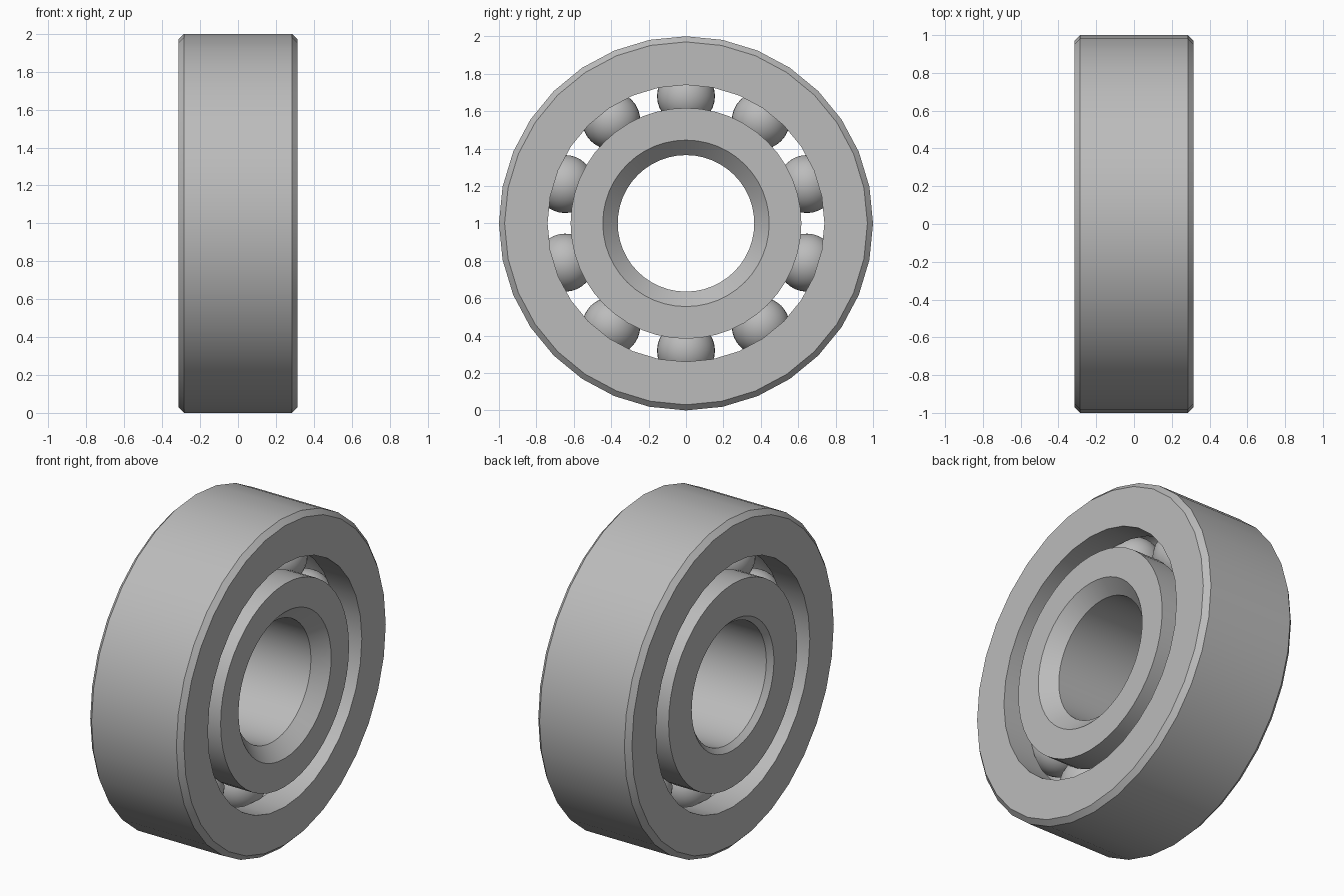
import bpy
import math
from mathutils import Matrix, Vector

cube = bpy.data.objects.get("Cube")
if cube:
    bpy.data.objects.remove(cube, do_unlink=True)

HALF = 0.315           # half the bearing width
PITCH = 0.68           # radius of the ball circle
BALL = 0.155           # ball radius
CENTRE = Vector((0, 0, 1))

steel = bpy.data.materials.new("steel_grey")
steel.use_nodes = True
steel.diffuse_color = (0.5, 0.5, 0.5, 1)
steel.node_tree.nodes["Principled BSDF"].inputs["Base Color"].default_value = (0.5, 0.5, 0.5, 1)


def finish(obj, angle):
    obj.data.materials.append(steel)
    bpy.ops.object.select_all(action="DESELECT")
    obj.select_set(True)
    bpy.context.view_layer.objects.active = obj
    bpy.ops.object.shade_smooth_by_angle(angle=math.radians(angle))


def groove(edge_radius, side):
    """Arc of the ball race, from -x to +x, cut into a wall at edge_radius."""
    reach = math.acos(abs(edge_radius - PITCH) / BALL)
    steps = 10
    angles = [-reach + 2 * reach * i / steps for i in range(steps + 1)]
    return [(BALL * math.sin(a), PITCH + side * BALL * math.cos(a)) for a in angles]


def lathe(name, profile, sides):
    """Spin a closed (x, radius) profile round the x axis."""
    verts, faces = [], []
    count = len(profile)
    for s in range(sides):
        a = 2 * math.pi * s / sides
        verts += [(x, r * math.cos(a), r * math.sin(a)) for x, r in profile]
        n = (s + 1) % sides
        for i in range(count):
            j = (i + 1) % count
            faces.append((s * count + i, s * count + j, n * count + j, n * count + i))
    mesh = bpy.data.meshes.new(name)
    mesh.from_pydata(verts, [], faces)
    obj = bpy.data.objects.new(name, mesh)
    bpy.context.collection.objects.link(obj)
    obj.location = CENTRE
    finish(obj, 30)
    return obj


# Outer ring: chamfered rim, ball race in the inner wall
c = 0.03
lathe("outer_ring",
      [(HALF, 0.74), (HALF, 1 - c), (HALF - c, 1), (c - HALF, 1),
       (-HALF, 1 - c), (-HALF, 0.74)] + groove(0.74, 1), 32)

# Inner ring: ball race outside, wide bore chamfer on +x and a narrow one on -x
bore, wide = 0.365, 0.08
lathe("inner_ring",
      [(HALF, 0.617), (HALF, bore + wide), (HALF - wide, bore), (c - HALF, bore),
       (-HALF, bore + c), (-HALF, 0.617)] + groove(0.617, -1), 48)

# Ten balls, the first at the top
for i in range(10):
    spin = Matrix.Rotation(2 * math.pi * i / 10, 4, "X")
    bpy.ops.mesh.primitive_uv_sphere_add(segments=32, ring_count=16, radius=BALL,
                                         location=CENTRE + spin @ Vector((0, 0, PITCH)))
    ball = bpy.context.object
    ball.name = f"ball_{i + 1}"
    finish(ball, 40)

# Face the ring surfaces outward
import bmesh
for name in ("outer_ring", "inner_ring"):
    mesh = bpy.data.objects[name].data
    bm = bmesh.new()
    bm.from_mesh(mesh)
    bmesh.ops.recalc_face_normals(bm, faces=bm.faces)
    bm.to_mesh(mesh)
    bm.free()
